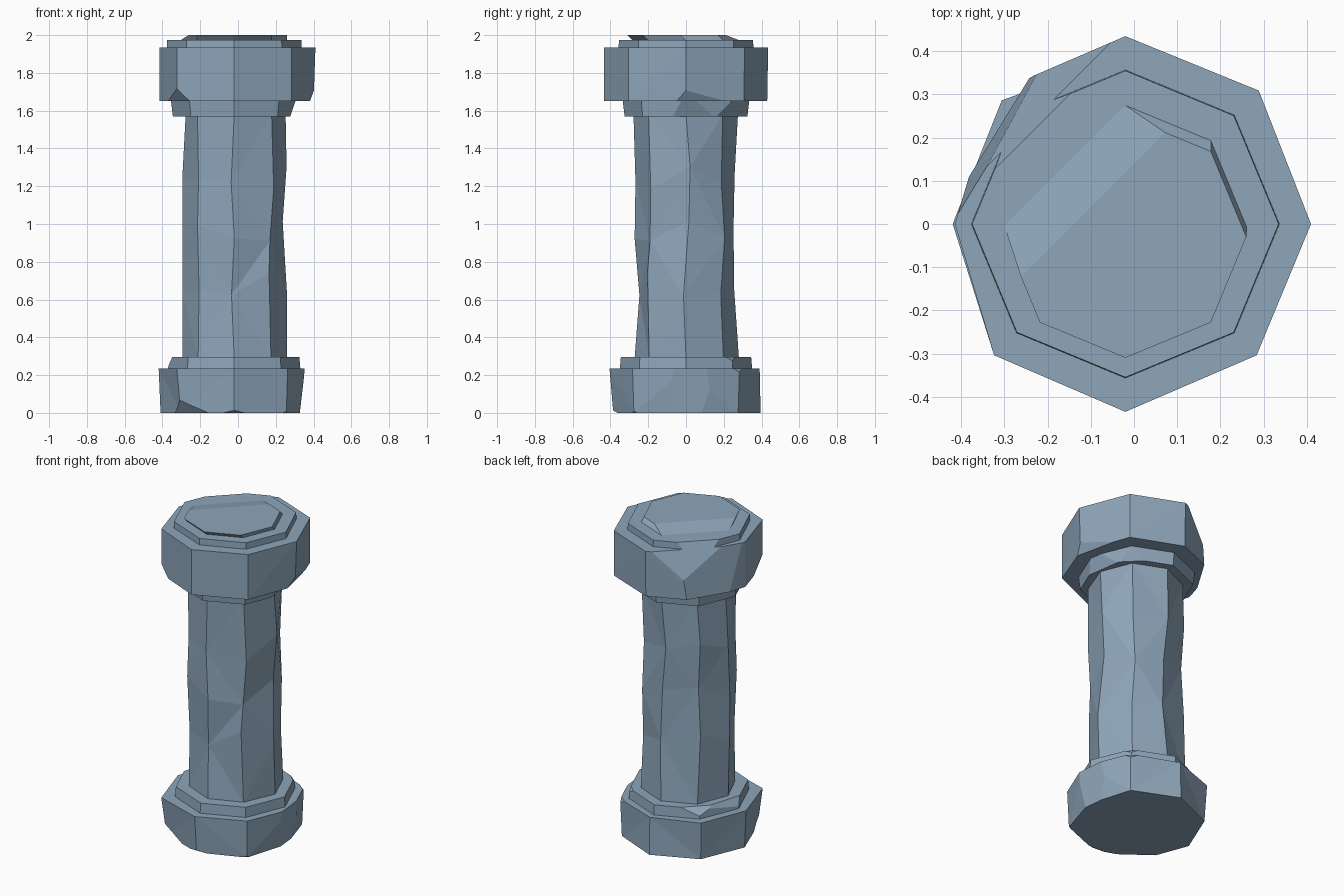
import bpy, bmesh, math, random
from mathutils import Vector

if "Cube" in bpy.data.objects:
    bpy.data.objects.remove(bpy.data.objects["Cube"])

random.seed(4)
stone = bpy.data.materials.new("blue_grey_stone")
stone.diffuse_color = (0.27, 0.38, 0.49, 1)
stone.use_nodes = True
stone.node_tree.nodes["Principled BSDF"].inputs["Base Color"].default_value = stone.diffuse_color
CX = -0.02  # octagon axis


def octagon_part(name, rows, chips=(), jitter=0.0):
    """Stack of eight-sided rings (z, radii, y shift), then flat cuts for chips."""
    bm = bmesh.new()
    rings = []
    for n, (z, radii, dy) in enumerate(rows):
        if not isinstance(radii, (list, tuple)):
            radii = [radii] * 8
        inner = 0 < n < len(rows) - 1
        ring = []
        for i, r in enumerate(radii):
            a = math.radians(45 * i)
            h = z
            if inner:
                a += random.uniform(-jitter, jitter)
                h += random.uniform(-jitter, jitter) * 0.8
            ring.append(bm.verts.new((CX + r * math.cos(a), dy + r * math.sin(a), h)))
        rings.append(ring)
    for n, (lo, hi) in enumerate(zip(rings, rings[1:])):
        for i in range(8):
            j = (i + 1) % 8
            if (i + n) % 2:
                bm.faces.new((lo[i], lo[j], hi[j]))
                bm.faces.new((lo[i], hi[j], hi[i]))
            else:
                bm.faces.new((lo[i], lo[j], hi[i]))
                bm.faces.new((lo[j], hi[j], hi[i]))
    bm.faces.new(rings[0][::-1])
    bm.faces.new(rings[-1])
    for point, normal in chips:
        geom = bm.verts[:] + bm.edges[:] + bm.faces[:]
        cut = bmesh.ops.bisect_plane(bm, geom=geom, plane_co=Vector(point),
                                     plane_no=Vector(normal).normalized(), clear_outer=True)
        edges = [e for e in cut["geom_cut"] if isinstance(e, bmesh.types.BMEdge)]
        if edges:
            bmesh.ops.holes_fill(bm, edges=edges, sides=0)
    bmesh.ops.recalc_face_normals(bm, faces=bm.faces[:])
    mesh = bpy.data.meshes.new(name)
    bm.to_mesh(mesh)
    bm.free()
    mesh.materials.append(stone)
    ob = bpy.data.objects.new(name, mesh)
    bpy.context.collection.objects.link(ob)
    return ob


# Broken corner at the back left of the top
top_slope = ((-0.225, 0.225, 1.975), (-0.7, 0.7, 0.42))
side_break = ((-0.225, 0.345, 1.79), (-0.85, 0.52, 0.08))

# Plinth with worn lower corners
octagon_part("base_block", [
    (0.0, [0.36, 0.39, 0.395, 0.39, 0.39, 0.40, 0.385, 0.39], 0),
    (0.235, [0.40, 0.40, 0.39, 0.405, 0.40, 0.43, 0.405, 0.40], 0)],
    [((0.335, 0, 0.12), (1, 0.1, -0.1)),
     ((0.285, -0.27, 0.03), (0.7, -0.7, -0.8)),
     ((-0.27, -0.28, 0.03), (-0.6, -0.8, -0.8)),
     ((0.27, 0.27, 0.22), (0.6, 0.7, 0.6)),
     ((-0.02, -0.38, 0.01), (0, -0.6, -1))])
octagon_part("base_ring", [(0.235, 0.35, 0), (0.297, 0.345, 0)],
             [((-0.335, 0, 0.297), (-1, 0.3, 0.7)),
              ((-0.23, 0.23, 0.29), (-0.7, 0.7, 1.0)),
              ((0.225, 0.235, 0.285), (0.7, 0.7, 0.8))])

# Weathered shaft
octagon_part("shaft", [
    (0.29, [0.28, 0.28, 0.28, 0.28, 0.275, 0.27, 0.272, 0.275], 0),
    (0.68, [0.28, 0.265, 0.255, 0.27, 0.275, 0.265, 0.247, 0.275], 0),
    (0.97, [0.257, 0.275, 0.252, 0.255, 0.275, 0.28, 0.272, 0.268], 0),
    (1.25, [0.278, 0.262, 0.258, 0.272, 0.275, 0.272, 0.268, 0.28], 0),
    (1.58, [0.272, 0.275, 0.275, 0.265, 0.257, 0.275, 0.278, 0.28], 0)],
    jitter=0.09)

# Neck ring under the capital
octagon_part("neck_ring", [(1.57, 0.325, 0), (1.655, 0.335, 0)],
             [((0.30, 0, 1.65), (1, 0.15, -0.42)),
              ((0.2, 0.22, 1.6), (0.7, 0.7, -0.5))])

# Capital and stepped top
octagon_part("capital_block", [
    (1.65, [0.42, 0.435, 0.43, 0.43, 0.395, 0.43, 0.435, 0.43], 0),
    (1.935, [0.43, 0.437, 0.435, 0.43, 0.395, 0.43, 0.435, 0.43], 0)],
    [side_break, top_slope, ((0.37, 0, 1.65), (0.9, 0.2, -0.5)),
     ((-0.31, -0.27, 1.67), (-0.8, -0.5, -0.6))])
octagon_part("upper_step", [(1.93, 0.357, 0), (1.975, 0.355, 0)], [top_slope])
octagon_part("top_plate", [(1.97, 0.28, 0), (2.0, 0.28, -0.03)],
             [((-0.09, 0.05, 2.0), (-0.16, 0.16, 1)),
              ((-0.16, 0.14, 1.985), (-0.7, 0.7, 0.5))])
